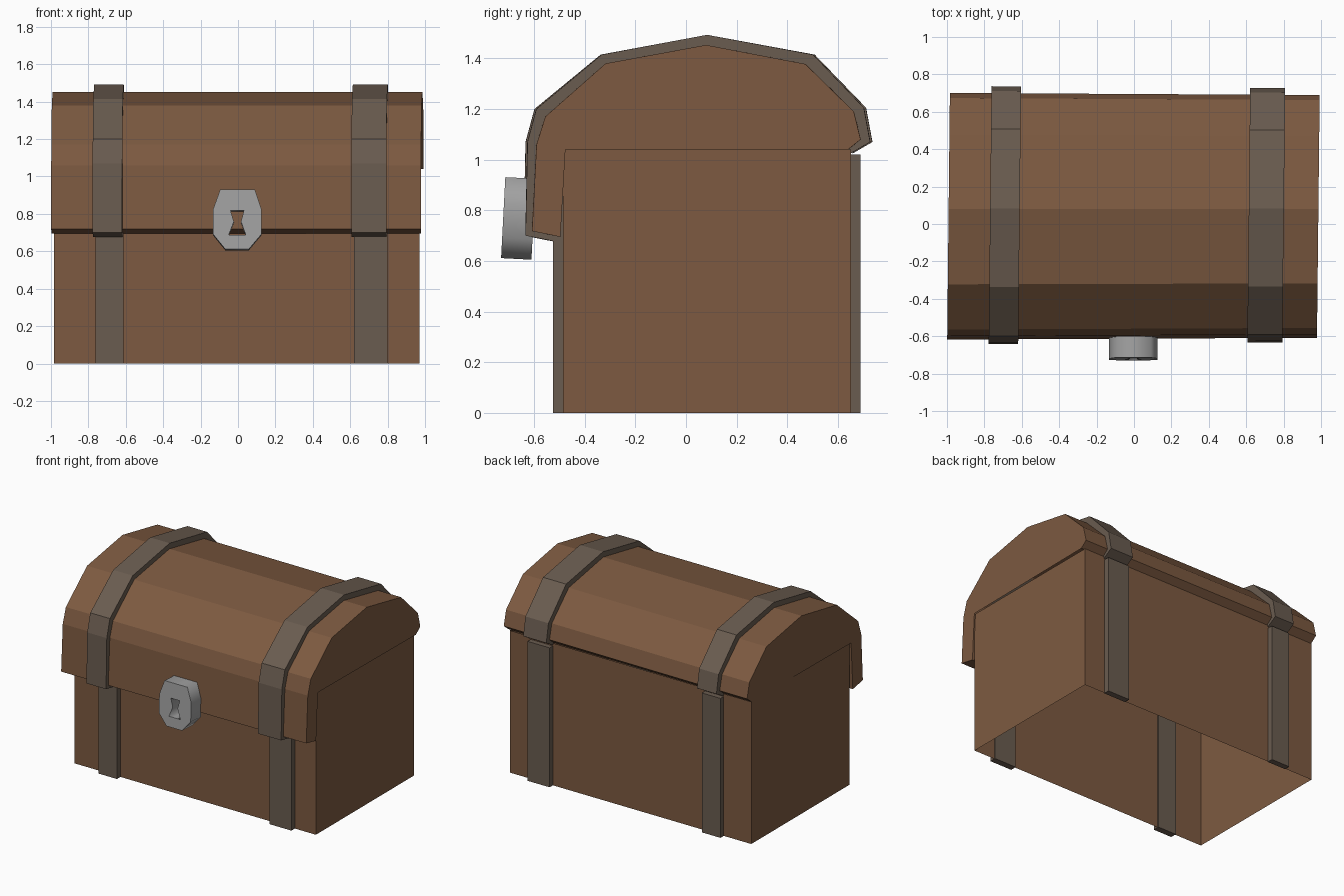
import bpy, bmesh, math

if "Cube" in bpy.data.objects:
    bpy.data.objects.remove(bpy.data.objects["Cube"])


def mat(name, col):
    m = bpy.data.materials.new(name)
    m.diffuse_color = (*col, 1)
    m.use_nodes = True
    m.node_tree.nodes["Principled BSDF"].inputs["Base Color"].default_value = m.diffuse_color
    return m


WOOD = mat("brown wood", (0.205, 0.102, 0.052))
IRON = mat("dark iron", (0.144, 0.107, 0.080))
STEEL = mat("grey steel", (0.36, 0.36, 0.36))


def prism(name, profile, x0, x1, material, skip=(), warp=True):
    """Extrude a (y, z) profile along x; edges listed in skip stay open."""
    bm = bmesh.new()
    ends = []
    for x in (x0, x1):
        ring = []
        for y, z in profile:
            # the hand-made chest is slightly skewed and tapered
            p = (x + 0.011 * y, y * (1 - 0.008 * x), z) if warp else (x, y, z)
            ring.append(bm.verts.new(p))
        ends.append(ring)
        bm.faces.new(ring)
    n = len(profile)
    for i in range(n):
        if i not in skip:
            j = (i + 1) % n
            bm.faces.new((ends[0][i], ends[0][j], ends[1][j], ends[1][i]))
    bmesh.ops.recalc_face_normals(bm, faces=bm.faces)
    me = bpy.data.meshes.new(name)
    bm.to_mesh(me)
    bm.free()
    me.materials.append(material)
    ob = bpy.data.objects.new(name, me)
    bpy.context.collection.objects.link(ob)
    return ob


def box(y0, y1, z0, z1):
    return [(y0, z0), (y1, z0), (y1, z1), (y0, z1)]


# chest body: four walls, open below and above
body = prism("chest_body", box(-0.485, 0.652, 0, 1.04), -0.985, 0.97, WOOD, skip=(0, 2), warp=False)

# domed lid with overhanging front flap
lid_curve = [(-0.50, 0.695), (-0.613, 0.718), (-0.595, 1.06), (-0.56, 1.17),
             (-0.32, 1.38), (0.08, 1.453), (0.475, 1.378), (0.668, 1.19),
             (0.695, 1.08), (0.645, 1.04)]
lid_profile = lid_curve + [(-0.48, 1.04)]
prism("lid", lid_profile, -0.992, 0.985, WOOD, skip=(9,))

# iron straps over the lid and down the walls
band_curve = [(-0.52, 0.677), (-0.638, 0.70), (-0.63, 1.07), (-0.595, 1.20),
              (-0.335, 1.415), (0.083, 1.493), (0.505, 1.415), (0.707, 1.205),
              (0.732, 1.07), (0.655, 1.025)]
for side, x0, x1 in (("left", -0.77, -0.612), ("right", 0.613, 0.80)):
    prism(f"{side}_lid_strap", band_curve + lid_curve[::-1], x0, x1, IRON)
    prism(f"{side}_front_strap", box(-0.525, -0.478, 0, 1.0), x0 + 0.008, x1, IRON, warp=False)
    prism(f"{side}_back_strap", box(0.647, 0.69, 0, 1.02), x0 + 0.008, x1, IRON, warp=False)

# lock plate with keyhole cut through, tilted slightly
outline = [(-0.095, 0.16), (0.09, 0.16), (0.125, 0.055), (0.125, -0.08),
           (0.058, -0.16), (-0.068, -0.16), (-0.133, -0.08), (-0.133, 0.055)]
keyhole = [(-0.04, 0.048), (0.032, 0.048), (0.016, -0.012), (0.042, -0.085),
           (-0.05, -0.085), (-0.022, -0.012)]
cu = bpy.data.curves.new("lock", 'CURVE')
cu.dimensions = '2D'
cu.fill_mode = 'BOTH'
cu.extrude = 0.06
for pts in (outline, keyhole):
    sp = cu.splines.new('POLY')
    sp.points.add(len(pts) - 1)
    for p, (x, y) in zip(sp.points, pts):
        p.co = (x, y, 0, 1)
    sp.use_cyclic_u = True
cu.materials.append(STEEL)
lock = bpy.data.objects.new("lock", cu)
bpy.context.collection.objects.link(lock)
lock.location = (0, -0.662, 0.768)
lock.rotation_euler = (math.radians(87), 0, 0)
bpy.context.view_layer.objects.active = lock
lock.select_set(True)
bpy.ops.object.convert(target='MESH')
